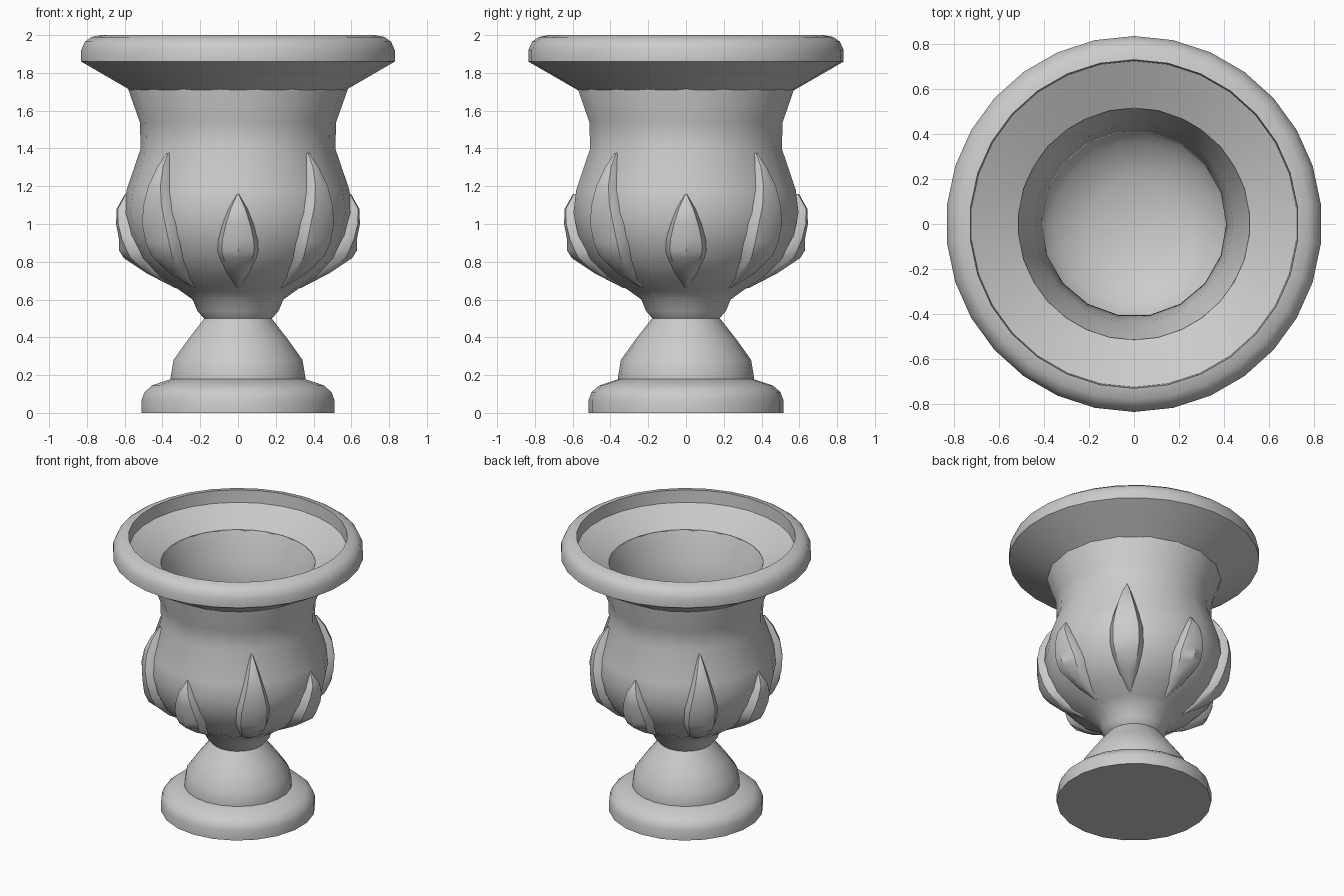
import bpy, bmesh, math

if "Cube" in bpy.data.objects:
    bpy.data.objects.remove(bpy.data.objects["Cube"])

SMOOTH = math.radians(32)


def finish(name, bm, angle=SMOOTH):
    bmesh.ops.recalc_face_normals(bm, faces=bm.faces)
    mesh = bpy.data.meshes.new(name)
    bm.to_mesh(mesh)
    bm.free()
    ob = bpy.data.objects.new(name, mesh)
    bpy.context.collection.objects.link(ob)
    bpy.ops.object.select_all(action='DESELECT')
    ob.select_set(True)
    bpy.context.view_layer.objects.active = ob
    bpy.ops.object.shade_smooth_by_angle(angle=angle)
    return ob


def lathe(name, profile, sides, start, closed=False):
    """Revolve (radius, z) points; radius 0 makes a pole, closed joins the ends."""
    bm = bmesh.new()
    rings = []
    for r, z in profile:
        if r == 0:
            rings.append([bm.verts.new((0, 0, z))] * sides)
        else:
            rings.append([bm.verts.new((r * math.cos(start + math.tau * i / sides),
                                        r * math.sin(start + math.tau * i / sides), z))
                          for i in range(sides)])
    pairs = list(zip(rings, rings[1:]))
    if closed:
        pairs.append((rings[-1], rings[0]))
    for a, b in pairs:
        for i in range(sides):
            j = (i + 1) % sides
            bm.faces.new(list(dict.fromkeys((a[i], a[j], b[j], b[i]))))
    return finish(name, bm)


# Foot: round plinth and tapered pedestal
lathe("plinth", [(0, 0), (0.515, 0), (0.515, 0.07), (0.5, 0.11), (0.46, 0.145),
                 (0.355, 0.18), (0, 0.18)], 22, math.pi / 2)
lathe("pedestal", [(0.36, 0.17), (0.36, 0.19), (0.345, 0.28), (0.27, 0.385),
                   (0.18, 0.5), (0, 0.5)], 22, math.pi / 2)

# Bowl: outer wall from the stem to the neck, then the hollow inside
OUTER = [(0.18, 0.5), (0.215, 0.54), (0.24, 0.6), (0.31, 0.65), (0.42, 0.72),
         (0.52, 0.82), (0.58, 0.94), (0.605, 1.06), (0.59, 1.18), (0.515, 1.4),
         (0.52, 1.54), (0.58, 1.71), (0.58, 1.76)]
INNER = [(0.52, 1.805), (0.44, 1.6), (0.41, 1.4), (0.46, 1.2), (0.48, 1.05),
         (0.45, 0.92), (0.36, 0.8), (0.2, 0.73), (0, 0.71)]
lathe("bowl", [(0, 0.5)] + OUTER + INNER, 18, 0)

# Flared rim with a rounded lip
lathe("rim", [(0.575, 1.71), (0.835, 1.86), (0.835, 1.92), (0.815, 1.965), (0.78, 1.99),
              (0.73, 2.0), (0.725, 1.91), (0.515, 1.808), (0.53, 1.74)],
      30, math.pi / 2, closed=True)


def bowl_radius(z):
    for (r0, z0), (r1, z1) in zip(OUTER, OUTER[1:]):
        if z0 <= z <= z1:
            return r0 + (r1 - r0) * (z - z0) / (z1 - z0)
    return OUTER[-1][0]


def leaf(name, angle, rows):
    """Raised leaf on the bowl; rows are (z, half width, edge lift, middle lift)."""
    bm = bmesh.new()
    grid = []
    for z, w, edge, mid in rows:
        r = bowl_radius(z)
        section = [(-w, -0.03), (-w * 0.97, 0), (-w * 0.7, edge), (0, mid),
                   (w * 0.7, edge), (w * 0.97, 0), (w, -0.03)]
        line = []
        for side, lift in section:
            a = angle + side / r
            line.append(bm.verts.new(((r + lift) * math.cos(a), (r + lift) * math.sin(a), z)))
        grid.append(line)
    for a, b in zip(grid, grid[1:]):
        for i in range(len(a) - 1):
            bm.faces.new((a[i], a[i + 1], b[i + 1], b[i]))
    return finish(name, bm, math.radians(35))


# Four short leaves on the axes and four tall leaves on the diagonals
SHORT = [(0.66, 0.004, 0.0, 0.005), (0.74, 0.06, 0.035, 0.045), (0.82, 0.1, 0.055, 0.085),
         (0.86, 0.112, 0.055, 0.09), (0.92, 0.108, 0.05, 0.06), (1.0, 0.085, 0.045, 0.053),
         (1.08, 0.052, 0.035, 0.04), (1.16, 0.004, 0.0, 0.005)]
TALL = [(0.66, 0.004, 0.0, 0.005), (0.74, 0.06, 0.035, 0.045), (0.83, 0.1, 0.05, 0.08),
        (0.9, 0.115, 0.05, 0.075), (1.0, 0.115, 0.045, 0.055), (1.1, 0.09, 0.045, 0.05),
        (1.2, 0.06, 0.045, 0.05), (1.3, 0.03, 0.035, 0.04), (1.375, 0.004, 0.005, 0.01)]
for i in range(4):
    leaf(f"short_leaf_{i + 1}", i * math.pi / 2, SHORT)
    leaf(f"tall_leaf_{i + 1}", (i + 0.5) * math.pi / 2, TALL)
